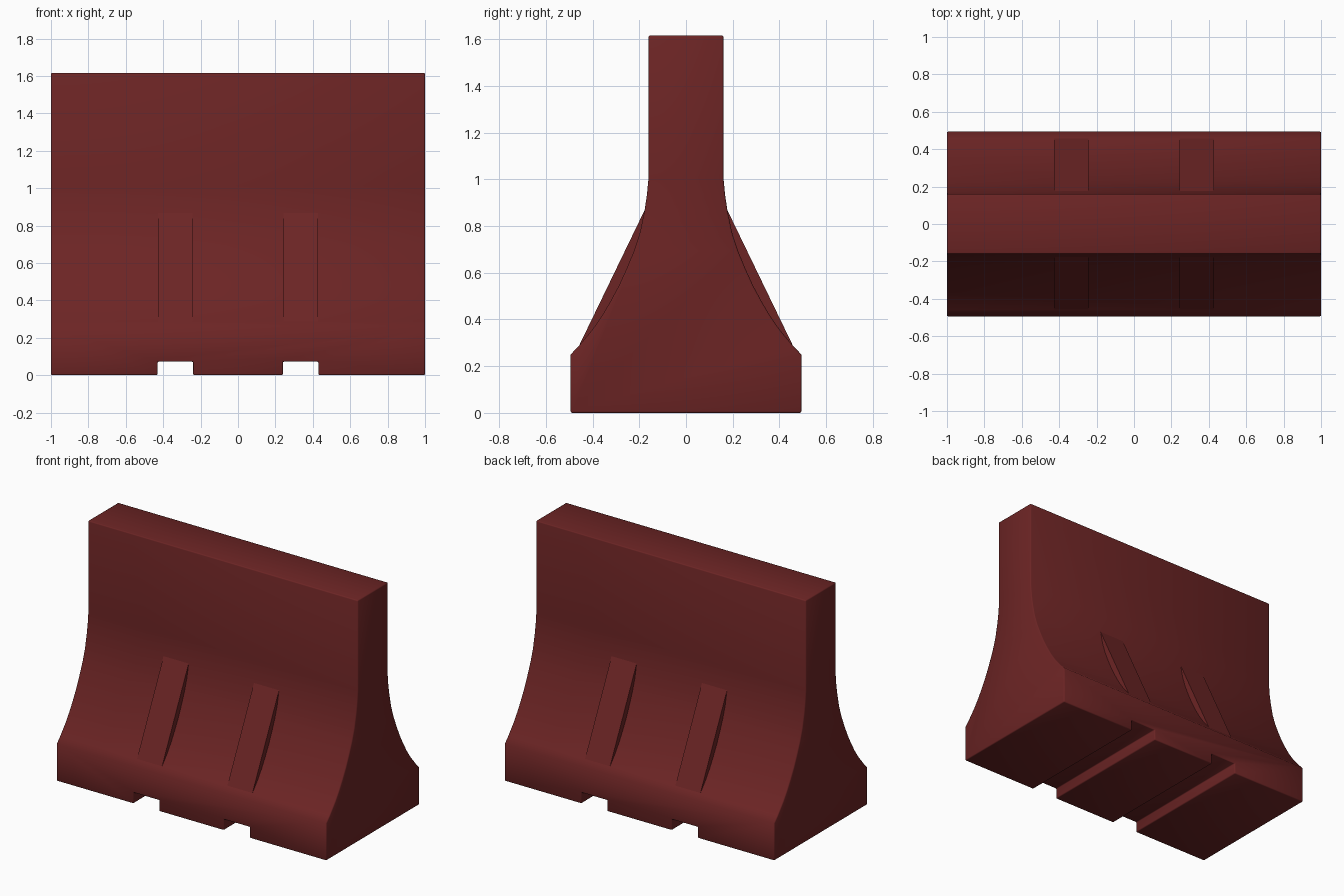
import bpy, bmesh, math

if "Cube" in bpy.data.objects:
    bpy.data.objects.remove(bpy.data.objects["Cube"])

red = bpy.data.materials.new("dark red plastic")
red.diffuse_color = (0.15, 0.018, 0.018, 1)
red.use_nodes = True
red.node_tree.nodes["Principled BSDF"].inputs["Base Color"].default_value = red.diffuse_color

# Half of the end profile (y, z), bottom to top
CURVE = [(0.494, 0.25), (0.458, 0.287), (0.40, 0.357), (0.36, 0.415), (0.323, 0.478),
         (0.287, 0.545), (0.253, 0.62), (0.222, 0.695), (0.197, 0.772), (0.177, 0.868),
         (0.167, 0.935), (0.16, 1.01)]
HALF = [(0.494, 0.0)] + CURVE + [(0.16, 1.616)]


def prism(name, profile, x0, x1):
    """Extrude a (y, z) outline along x."""
    bm = bmesh.new()
    face = bm.faces.new([bm.verts.new((x0, y, z)) for y, z in profile])
    ext = bmesh.ops.extrude_face_region(bm, geom=[face])
    verts = [v for v in ext["geom"] if isinstance(v, bmesh.types.BMVert)]
    bmesh.ops.translate(bm, verts=verts, vec=(x1 - x0, 0, 0))
    bmesh.ops.recalc_face_normals(bm, faces=bm.faces[:])
    mesh = bpy.data.meshes.new(name)
    bm.to_mesh(mesh)
    bm.free()
    mesh.materials.append(red)
    obj = bpy.data.objects.new(name, mesh)
    bpy.context.collection.objects.link(obj)
    return obj


def activate(obj):
    bpy.ops.object.select_all(action='DESELECT')
    obj.select_set(True)
    bpy.context.view_layer.objects.active = obj


# Barrier body
body = prism("barrier_body", HALF + [(-y, z) for y, z in reversed(HALF)], -1, 1)

# Forklift notches through the base
for side in (-1, 1):
    x = side * 0.335
    cutter = prism("notch_cutter", [(-0.7, -0.2), (0.7, -0.2), (0.7, 0.073), (-0.7, 0.073)],
                   x - 0.095, x + 0.095)
    cutter.hide_render = True
    mod = body.modifiers.new("notch", 'BOOLEAN')
    mod.operation, mod.solver, mod.object = 'DIFFERENCE', 'EXACT', cutter
    activate(body)
    bpy.ops.object.modifier_apply(modifier=mod.name)
    bpy.data.objects.remove(cutter)

# Softened outer edges
bevel = body.modifiers.new("soft_edges", 'BEVEL')
bevel.width, bevel.segments = 0.007, 2
bevel.limit_method, bevel.angle_limit = 'ANGLE', math.radians(60)
activate(body)
bpy.ops.object.modifier_apply(modifier=bevel.name)
bpy.ops.object.shade_smooth_by_angle(angle=math.radians(50))

# Straight ribs that bridge the concave flanks
for sx in (-1, 1):
    for sy, label in ((-1, "front"), (1, "back")):
        outline = [(sy * y, z) for y, z in
                   [(0.458, 0.287), (0.177, 0.868), (0.15, 0.868), (0.15, 0.287)]]
        x = sx * 0.335
        rib = prism(f"{label}_rib", outline, x - 0.093, x + 0.093)
        activate(rib)
        bpy.ops.object.shade_smooth_by_angle(angle=math.radians(30))
